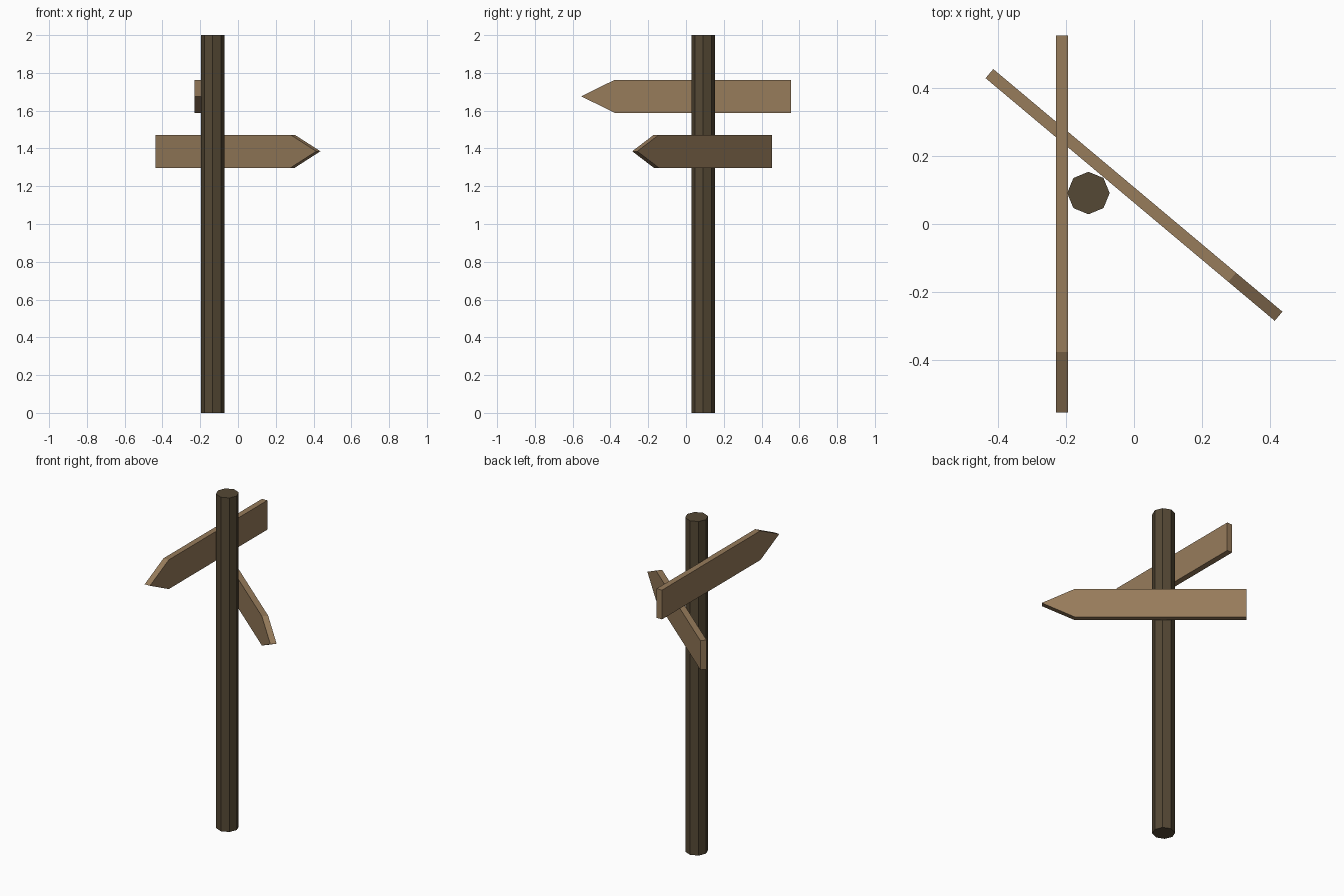
import bpy, math

if "Cube" in bpy.data.objects:
    bpy.data.objects.remove(bpy.data.objects["Cube"])


def material(name, rgb):
    m = bpy.data.materials.new(name)
    m.diffuse_color = (*rgb, 1)
    m.use_nodes = True
    m.node_tree.nodes["Principled BSDF"].inputs["Base Color"].default_value = m.diffuse_color
    return m


post_wood = material("dark_wood", (0.09, 0.065, 0.035))
sign_wood = material("light_wood", (0.31, 0.20, 0.105))

# Octagonal post with a vertex on each axis
bpy.ops.mesh.primitive_cylinder_add(vertices=8, radius=0.0625, depth=2,
                                    location=(-0.134, 0.091, 1))
post = bpy.context.object
post.name = "post"
post.data.materials.append(post_wood)


# Arrow board: pointed profile in local XZ, extruded through its thickness
def arrow_board(name, location, angle, length=1.11, height=0.175, thick=0.035, point=0.178):
    l, h, t = length / 2, height / 2, thick / 2
    profile = [(-l, -h), (l - point, -h), (l, 0), (l - point, h), (-l, h)]
    n = len(profile)
    verts = [(x, y, z) for y in (-t, t) for x, z in profile]
    faces = [tuple(range(n)), tuple(reversed(range(n, 2 * n)))]
    faces += [(i, i + n, (i + 1) % n + n, (i + 1) % n) for i in range(n)]
    mesh = bpy.data.meshes.new(name)
    mesh.from_pydata(verts, [], faces)
    mesh.materials.append(sign_wood)
    board = bpy.data.objects.new(name, mesh)
    board.location = location
    board.rotation_euler.z = math.radians(angle)
    bpy.context.collection.objects.link(board)


arrow_board("upper_sign", (-0.212, 0.0, 1.676), -90)
arrow_board("lower_sign", (0.0, 0.0855, 1.385), -40)
